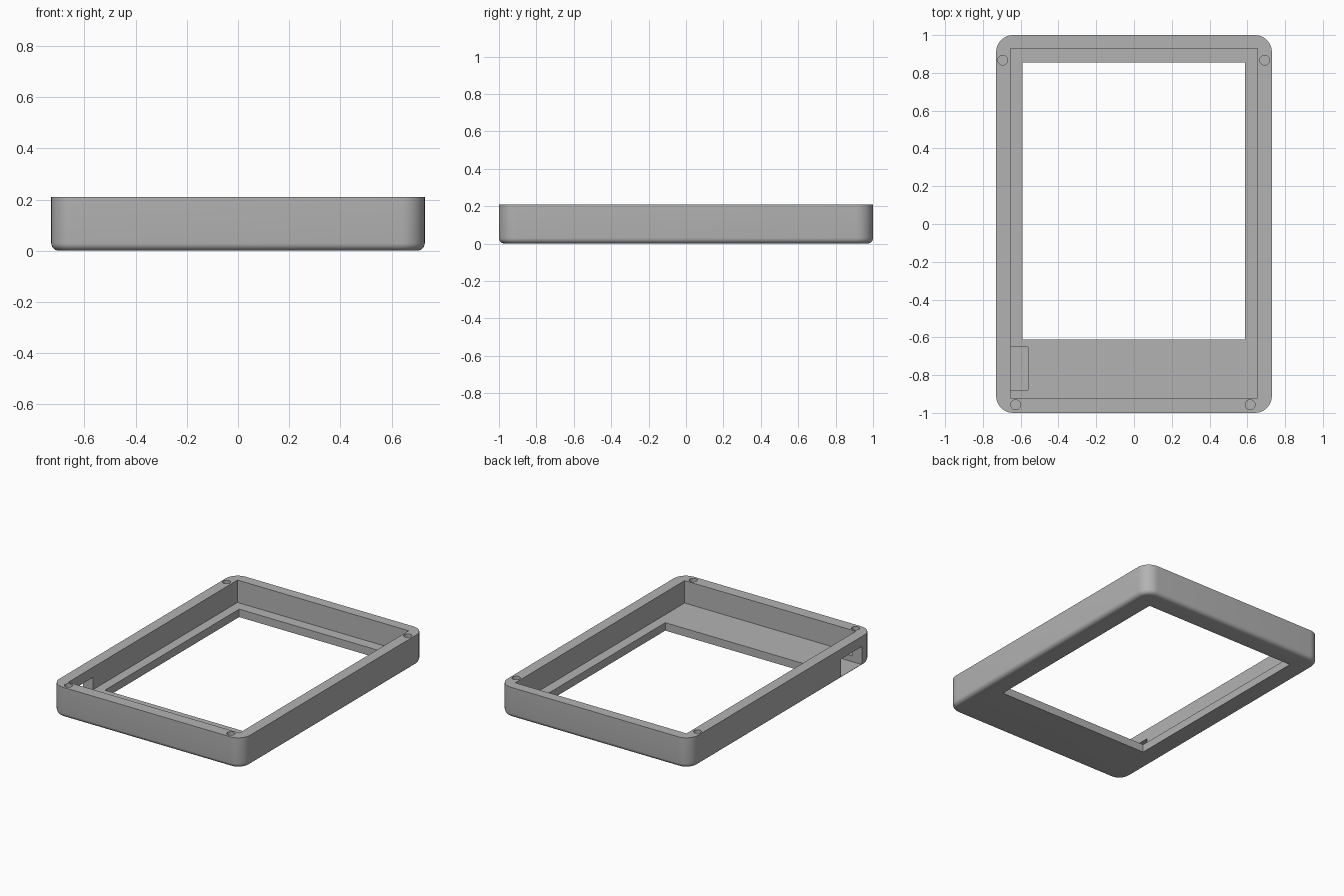
import bpy, bmesh, math

if "Cube" in bpy.data.objects:
    bpy.data.objects.remove(bpy.data.objects["Cube"])

grey = bpy.data.materials.new("plain grey")
grey.diffuse_color = (0.45, 0.45, 0.45, 1)
grey.use_nodes = True
grey.node_tree.nodes["Principled BSDF"].inputs["Base Color"].default_value = grey.diffuse_color


def box(name, x0, x1, y0, y1, z0, z1):
    bm = bmesh.new()
    bmesh.ops.create_cube(bm, size=1)
    for v in bm.verts:
        v.co = (x1 if v.co.x > 0 else x0, y1 if v.co.y > 0 else y0, z1 if v.co.z > 0 else z0)
    mesh = bpy.data.meshes.new(name)
    bm.to_mesh(mesh)
    bm.free()
    ob = bpy.data.objects.new(name, mesh)
    bpy.context.collection.objects.link(ob)
    return ob


# Case block: rounded upright corners and a small rounded bottom edge
case = box("case_tray", -0.73, 0.73, -1, 1, 0, 0.21)
case.data.materials.append(grey)
bm = bmesh.new()
bm.from_mesh(case.data)
upright = [e for e in bm.edges if abs(e.verts[0].co.z - e.verts[1].co.z) > 0.1]
bmesh.ops.bevel(bm, geom=upright, offset=0.09, segments=10, profile=0.5, affect='EDGES')
bottom = [e for e in bm.edges if max(v.co.z for v in e.verts) < 0.001]
bmesh.ops.bevel(bm, geom=bottom, offset=0.03, segments=6, profile=0.5, affect='EDGES')
bm.to_mesh(case.data)
bm.free()

# Cutters: inner pocket, screen window, side port that dips into the floor
cutters = [
    box("pocket_cutter", -0.655, 0.655, -0.92, 0.93, 0.055, 0.4),
    box("window_cutter", -0.59, 0.587, -0.612, 0.855, -0.2, 0.3),
    box("port_cutter", -0.9, -0.56, -0.88, -0.65, 0.015, 0.14),
]

# Screw holes in the rim
for x, y in [(-0.695, 0.867), (0.692, 0.867), (-0.627, -0.957), (0.615, -0.957)]:
    bpy.ops.mesh.primitive_cylinder_add(vertices=32, radius=0.026, depth=0.3, location=(x, y, 0.23))
    hole = bpy.context.object
    hole.name = "screw_hole_cutter"
    cutters.append(hole)

for cutter in cutters:
    cutter.hide_render = True
    cutter.hide_set(True)
    mod = case.modifiers.new(cutter.name, 'BOOLEAN')
    mod.operation = 'DIFFERENCE'
    mod.solver = 'EXACT'
    mod.object = cutter

# Apply the cuts, remove the cutters, smooth the rounded parts
bpy.context.view_layer.update()
final = bpy.data.meshes.new_from_object(case.evaluated_get(bpy.context.evaluated_depsgraph_get()))
case.modifiers.clear()
case.data = final
for cutter in cutters:
    bpy.data.objects.remove(cutter)
final.materials.clear()
final.materials.append(grey)
for p in final.polygons:
    p.material_index = 0

bpy.ops.object.select_all(action='DESELECT')
case.select_set(True)
bpy.context.view_layer.objects.active = case
bpy.ops.object.shade_smooth_by_angle(angle=math.radians(30))
